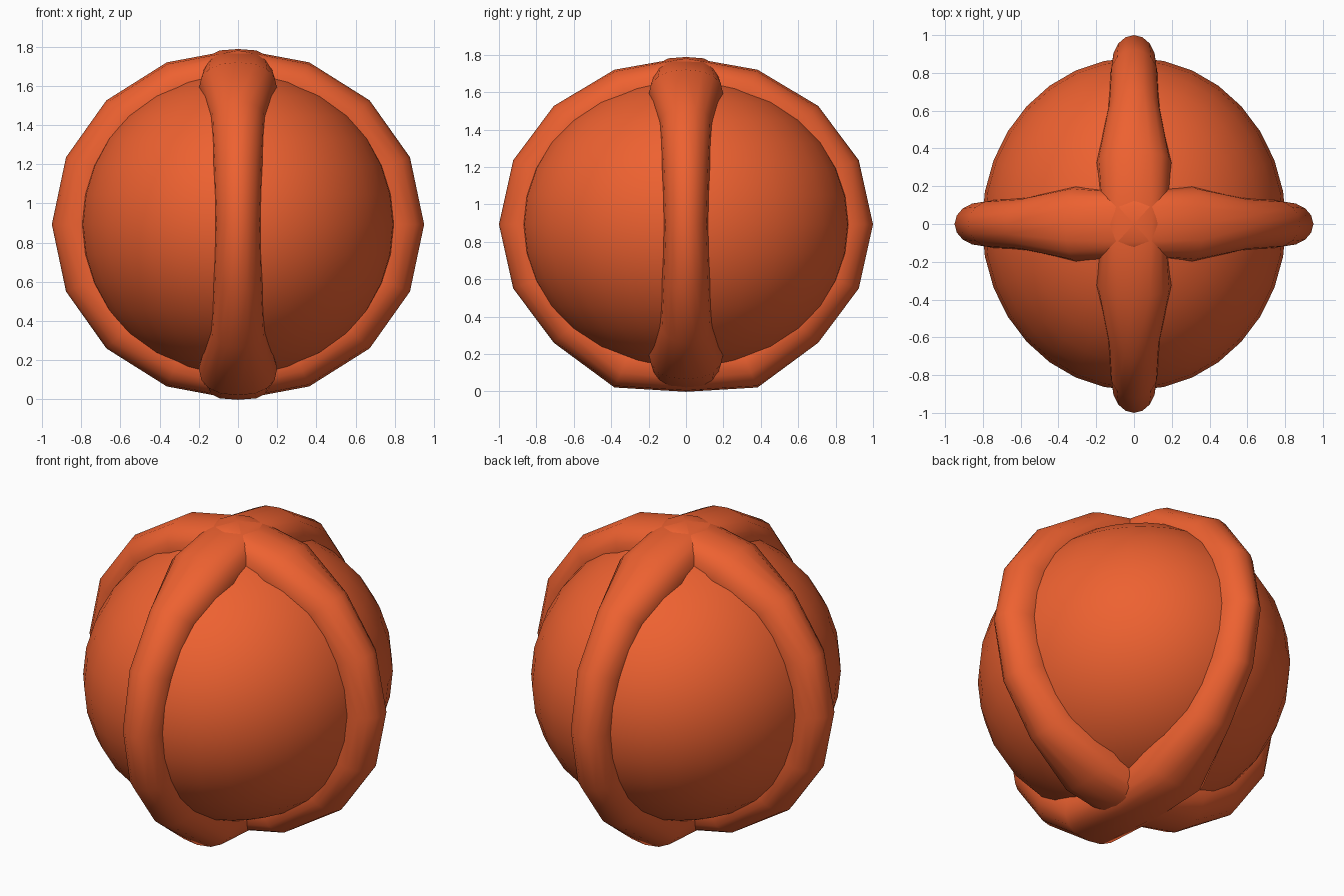
import bpy, bmesh, math

if "Cube" in bpy.data.objects:
    bpy.data.objects.remove(bpy.data.objects["Cube"])

mat = bpy.data.materials.new("orange_red")
mat.diffuse_color = (0.85, 0.12, 0.03, 1)
mat.use_nodes = True
mat.node_tree.nodes["Principled BSDF"].inputs["Base Color"].default_value = mat.diffuse_color
CZ = 0.893


def finish(ob):
    ob.data.materials.clear()
    ob.data.materials.append(mat)
    for p in ob.data.polygons:
        p.use_smooth = True


# central ball
bpy.ops.mesh.primitive_uv_sphere_add(segments=32, ring_count=16, radius=1, location=(0, 0, CZ))
ball = bpy.context.object
ball.name = "ball"
ball.scale = (0.805, 0.88, 0.785)
bpy.ops.object.transform_apply(location=False, rotation=False, scale=True)
finish(ball)

# half width and squareness of the band, from pole to equator in 22.5 degree steps
WIDTH = [0.17, 0.20, 0.14, 0.127, 0.117]
POWER = [3.2, 2.3, 2.0, 2.0, 2.0]
DEPTH = 0.15
SIDES = 16


def spow(v, n):
    return math.copysign(abs(v) ** (2 / n), v)


def band(name, radius, swap, low):
    """Closed 16-step hoop with a rounded section that widens near the poles."""
    bm = bmesh.new()
    loops = []
    for i in range(16):
        k = i % 8
        k = min(k, 8 - k)
        a = math.tau * i / 16
        r, z = radius * math.sin(a), 0.895 * math.cos(a)
        if low and i in (7, 9):      # flatter underside
            z = -0.872
        length = math.hypot(r, z)
        loop = []
        for j in range(SIDES):
            t = math.tau * j / SIDES
            s = (length - DEPTH + DEPTH * spow(math.cos(t), POWER[k])) / length
            w = WIDTH[k] * spow(math.sin(t), POWER[k])
            co = (w, r * s, CZ + z * s) if swap else (r * s, w, CZ + z * s)
            loop.append(bm.verts.new(co))
        loops.append(loop)
    for i in range(16):
        p, q = loops[i], loops[(i + 1) % 16]
        for j in range(SIDES):
            m = (j + 1) % SIDES
            bm.faces.new((p[j], p[m], q[m], q[j]))
    bmesh.ops.recalc_face_normals(bm, faces=bm.faces)
    me = bpy.data.meshes.new(name)
    bm.to_mesh(me)
    bm.free()
    ob = bpy.data.objects.new(name, me)
    bpy.context.collection.objects.link(ob)
    finish(ob)


# two crossing hoops
band("side_to_side_band", 0.95, False, False)
band("front_to_back_band", 1.0, True, True)
